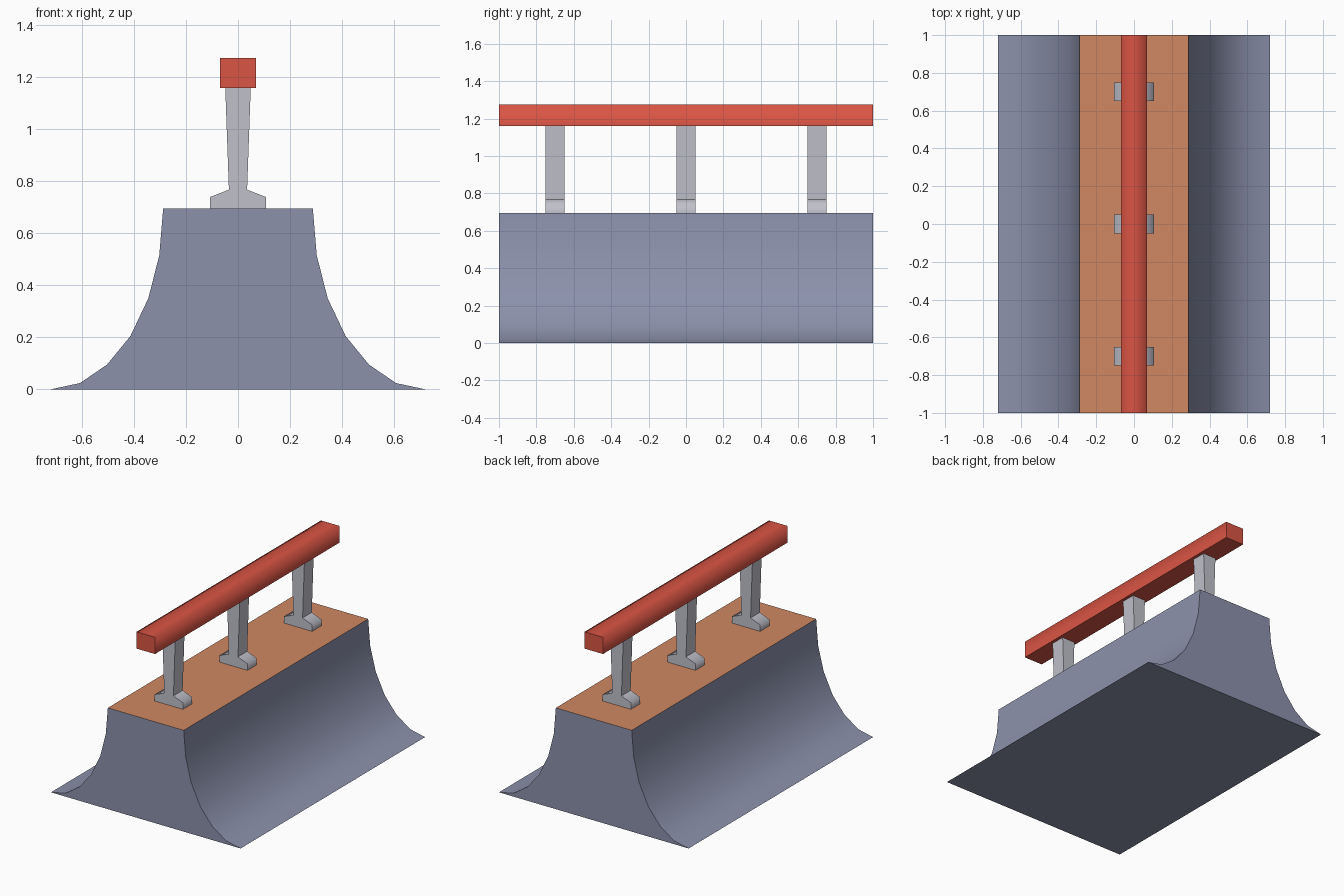
import bpy, bmesh

if "Cube" in bpy.data.objects:
    bpy.data.objects.remove(bpy.data.objects["Cube"])


def material(name, rgb):
    m = bpy.data.materials.new(name)
    m.diffuse_color = (*rgb, 1)
    m.use_nodes = True
    m.node_tree.nodes["Principled BSDF"].inputs["Base Color"].default_value = m.diffuse_color
    return m


BLUE = material("blue grey ramp", (0.26, 0.285, 0.41))
ORANGE = material("orange deck", (0.64, 0.25, 0.125))
RED = material("red rail", (0.70, 0.09, 0.058))
GREY = material("light grey metal", (0.53, 0.53, 0.60))


def extrude(name, half, y, depth, mats, is_smooth):
    """Mirror a right-hand (x, z) half profile, extrude along y, and
    smooth the lengthwise edges for which is_smooth(z) is true."""
    pts = half + [(-x, z) for x, z in reversed(half)]
    bm = bmesh.new()
    front = [bm.verts.new((x, y - depth / 2, z)) for x, z in pts]
    back = [bm.verts.new((x, y + depth / 2, z)) for x, z in pts]
    bm.faces.new(front)
    bm.faces.new(back[::-1])
    n = len(pts)
    for i in range(n):
        j = (i + 1) % n
        bm.faces.new((front[i], back[i], back[j], front[j]))
    bmesh.ops.recalc_face_normals(bm, faces=bm.faces)
    for f in bm.faces:
        f.smooth = True
    for e in bm.edges:
        a, b = e.verts
        e.smooth = abs(a.co.y - b.co.y) > 0.01 and is_smooth(a.co.z)
    # a second material goes on upward facing faces at the very top
    if len(mats) > 1:
        top = max(z for x, z in pts)
        for f in bm.faces:
            if f.normal.z > 0.99 and f.calc_center_median().z > top - 0.01:
                f.material_index = 1
    me = bpy.data.meshes.new(name)
    bm.to_mesh(me)
    bm.free()
    for m in mats:
        me.materials.append(m)
    ob = bpy.data.objects.new(name, me)
    bpy.context.collection.objects.link(ob)
    return ob


# Double quarter-pipe ramp with an orange deck
ramp = [(0.72, 0), (0.608, 0.024), (0.504, 0.095), (0.414, 0.205),
        (0.345, 0.35), (0.303, 0.515), (0.288, 0.695)]
extrude("ramp", ramp, 0, 2, [BLUE, ORANGE], lambda z: 0.01 < z < 0.6)

# Rail posts with flared feet
post = [(0.107, 0.695), (0.107, 0.74), (0.035, 0.768), (0.049, 1.16)]
for i, y in enumerate((-0.7, 0, 0.7)):
    extrude(f"rail_post_{i + 1}", post, y, 0.1, [GREY],
            lambda z: 0.72 < z < 0.75)

# Grind rail, softened along the top edges
extrude("grind_rail", [(0.07, 1.16), (0.07, 1.275)], 0, 2, [RED],
        lambda z: z > 1.2)
